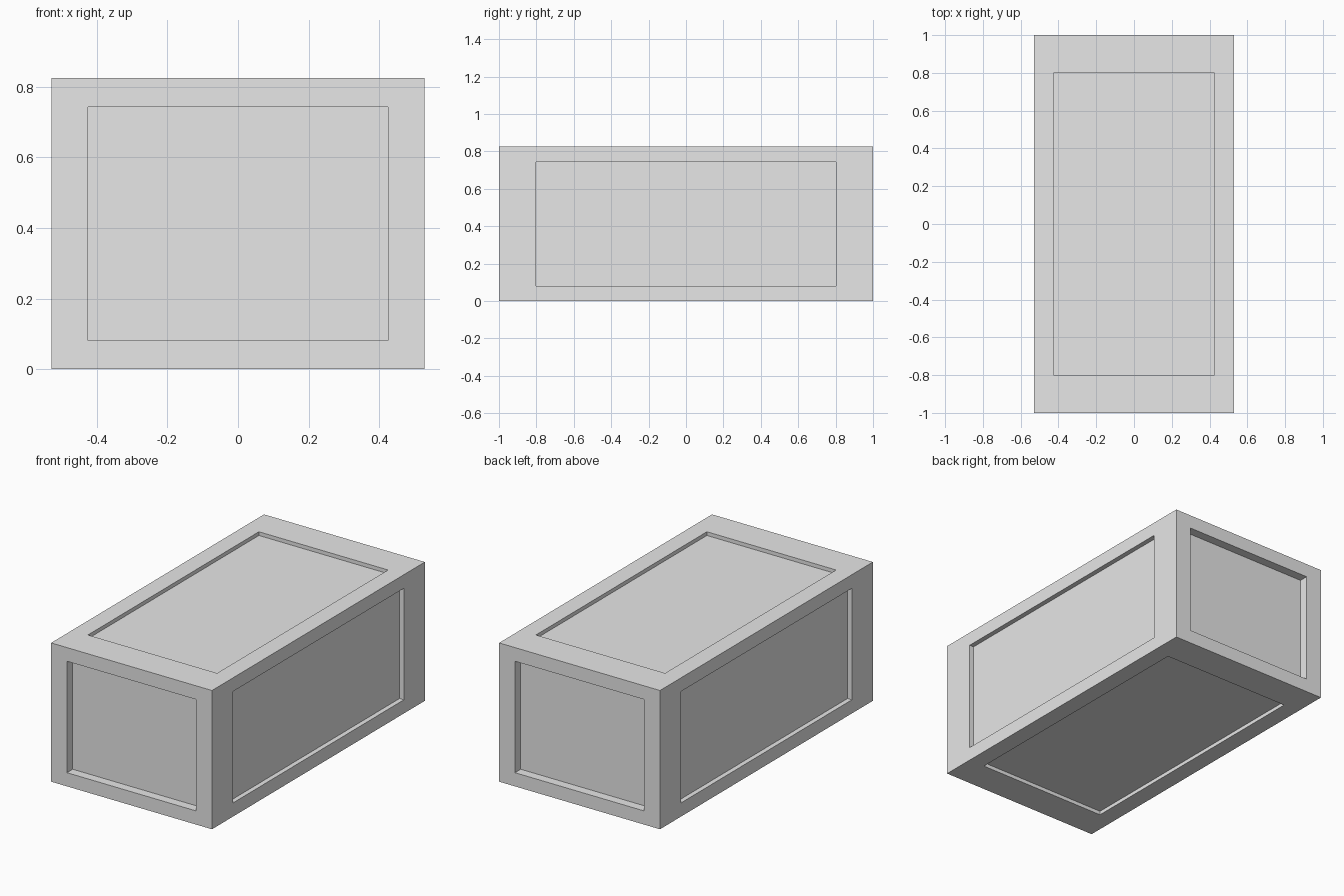
import bpy
import bmesh
from mathutils import Matrix

SIZE = (1.058, 2.0, 0.825)
BORDER = 0.0985   # frame width as a share of each side
DEPTH = 0.027     # panel recess as a share of each side

cube = bpy.data.objects.get("Cube")
if cube:
    bpy.data.objects.remove(cube, do_unlink=True)

# Plain grey finish
grey = bpy.data.materials.new("light_grey")
grey.use_nodes = True
colour = (0.8, 0.8, 0.8, 1)
grey.diffuse_color = colour
grey.node_tree.nodes["Principled BSDF"].inputs["Base Color"].default_value = colour

# Unit box with a framed, recessed panel on every side
bm = bmesh.new()
bmesh.ops.create_cube(bm, size=1)
panels = bm.faces[:]
bmesh.ops.inset_individual(bm, faces=panels, thickness=BORDER, use_even_offset=True)
for panel in panels:
    inward = -panel.normal.copy()
    floor = bmesh.ops.extrude_discrete_faces(bm, faces=[panel])["faces"][0]
    bmesh.ops.translate(bm, verts=floor.verts[:], vec=inward * DEPTH)

# Stretch to the final proportions and rest on the ground
bmesh.ops.transform(bm, matrix=Matrix.Diagonal((*SIZE, 1)), verts=bm.verts)
bmesh.ops.translate(bm, verts=bm.verts, vec=(0, 0, SIZE[2] / 2))
bmesh.ops.recalc_face_normals(bm, faces=bm.faces)

mesh = bpy.data.meshes.new("panelled_box")
bm.to_mesh(mesh)
bm.free()
mesh.materials.append(grey)
box = bpy.data.objects.new("panelled_box", mesh)
bpy.context.collection.objects.link(box)
